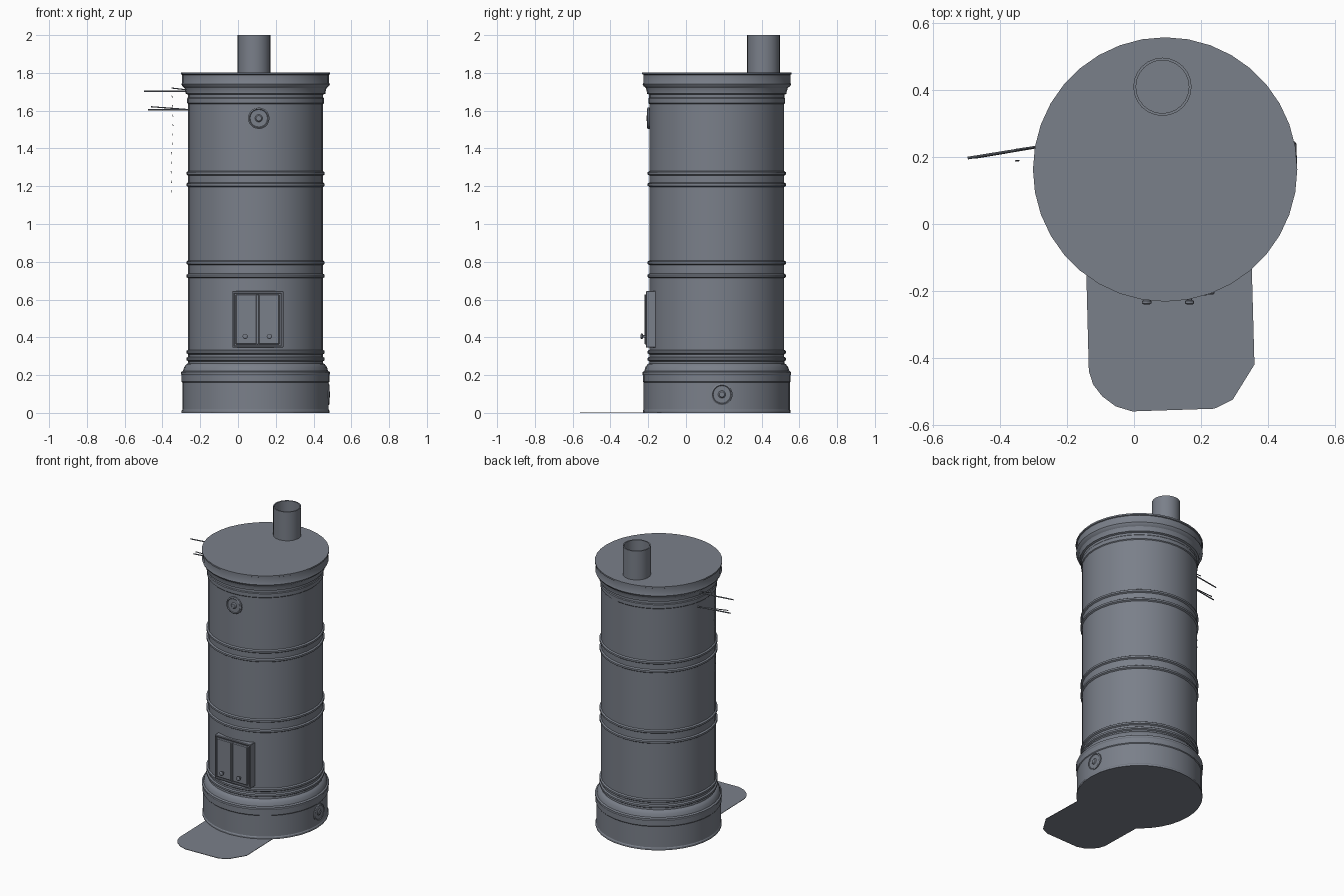
import bpy, bmesh, math
from mathutils import Vector, Matrix

if "Cube" in bpy.data.objects:
    bpy.data.objects.remove(bpy.data.objects["Cube"])

CX, CY = 0.093, 0.163          # stove axis

iron = bpy.data.materials.new("grey_iron")
iron.diffuse_color = (0.195, 0.214, 0.253, 1)
iron.use_nodes = True
iron.node_tree.nodes["Principled BSDF"].inputs["Base Color"].default_value = iron.diffuse_color


def finish(name, bm, angle=30):
    bmesh.ops.recalc_face_normals(bm, faces=bm.faces)
    me = bpy.data.meshes.new(name)
    bm.to_mesh(me)
    bm.free()
    ob = bpy.data.objects.new(name, me)
    bpy.context.collection.objects.link(ob)
    me.materials.append(iron)
    bpy.ops.object.select_all(action='DESELECT')
    ob.select_set(True)
    bpy.context.view_layer.objects.active = ob
    bpy.ops.object.shade_smooth_by_angle(angle=math.radians(angle))
    return ob


def lathe(name, profile, matrix, steps=36):
    """Turn an (r, z) profile round the z axis, then place it."""
    bm = bmesh.new()
    vs = [bm.verts.new((r, 0, z)) for r, z in profile]
    es = [bm.edges.new(p) for p in zip(vs, vs[1:])]
    bmesh.ops.spin(bm, geom=vs + es, cent=(0, 0, 0), axis=(0, 0, 1),
                   angle=math.tau, steps=steps, use_duplicate=False)
    bmesh.ops.remove_doubles(bm, verts=bm.verts, dist=1e-4)
    bm.transform(matrix)
    return finish(name, bm)


def box(name, lo, hi, bevel=0.0):
    bm = bmesh.new()
    lo, hi = Vector(lo), Vector(hi)
    bmesh.ops.create_cube(bm, size=1, matrix=Matrix.Translation((lo + hi) / 2)
                          @ Matrix.Diagonal((*(hi - lo), 1)))
    if bevel:
        bmesh.ops.bevel(bm, geom=bm.edges[:], offset=bevel, segments=1, affect='EDGES')
    return finish(name, bm)


def rod(name, a, b, r=0.003):
    a, b = Vector(a), Vector(b)
    turn = (b - a).to_track_quat('Z', 'Y').to_matrix().to_4x4()
    length = (b - a).length
    return lathe(name, [(0, 0), (r, 0), (r, length), (0, length)],
                 Matrix.Translation(a) @ turn, 8)


def bead(z, r=0.357, h=0.012, out=0.009):
    """Profile points of one raised hoop."""
    return [(r, z - h), (r + out, z - h / 2), (r + out, z + h / 2), (r, z + h)]


# Body with plinth, hoops and cornice
profile = [(0, 0), (0.391, 0), (0.391, 0.012), (0.387, 0.018), (0.387, 0.16),
           (0.391, 0.165), (0.391, 0.20), (0.394, 0.205), (0.394, 0.216),
           (0.384, 0.222), (0.378, 0.242), (0.366, 0.258), (0.358, 0.262)]
profile += bead(0.285) + bead(0.322)
for z in (0.725, 0.795, 1.208, 1.268):
    profile += bead(z)
profile += [(0.357, 1.635), (0.362, 1.64), (0.362, 1.665), (0.358, 1.67),
            (0.358, 1.685), (0.370, 1.69), (0.370, 1.70), (0.376, 1.72),
            (0.388, 1.73), (0.393, 1.74), (0.389, 1.748), (0.389, 1.79),
            (0.395, 1.793), (0.395, 1.803), (0, 1.803)]
lathe("stove_body", profile, Matrix.Translation((CX, CY, 0)))

# Open flue pipe
lathe("flue_pipe", [(0.087, 1.80), (0.087, 2.0), (0.079, 2.0), (0.079, 1.806), (0, 1.806)],
      Matrix.Translation((0.085, 0.41, 0)), 24)

# Fire door: backing, frame bars, two leaves, knobs
box("door_backing", (-0.025, -0.203, 0.35), (0.235, -0.155, 0.64))
for x in (-0.03, 0.228):
    box("door_frame_side", (x, -0.211, 0.345), (x + 0.012, -0.155, 0.645), 0.003)
for z in (0.345, 0.633):
    box("door_frame_bar", (-0.03, -0.211, z), (0.24, -0.155, z + 0.012), 0.003)
for x in (-0.013, 0.108):
    box("door_leaf", (x, -0.214, 0.362), (x + 0.112, -0.19, 0.628), 0.005)
box("door_middle_strip", (0.096, -0.219, 0.362), (0.111, -0.19, 0.628), 0.003)
to_front = Matrix.Rotation(math.radians(90), 4, 'X')
for x in (0.038, 0.166):
    lathe("door_knob", [(0, 0), (0.007, 0), (0.007, 0.015), (0.014, 0.018),
                        (0.014, 0.025), (0.008, 0.029), (0, 0.029)],
          Matrix.Translation((x, -0.212, 0.405)) @ to_front, 12)

# Round cleaning covers on upper front and plinth side
cover = [(0.057, 0), (0.057, 0.010), (0.050, 0.014), (0.046, 0.010),
         (0.020, 0.010), (0.014, 0.016), (0, 0.016)]
lathe("upper_cover", cover, Matrix.Translation((0.11, -0.192, 1.56)) @ to_front, 20)
lathe("plinth_cover", cover, Matrix.Translation((CX + 0.378, 0.19, 0.098))
      @ Matrix.Rotation(math.radians(90), 4, 'Y'), 20)

# Floor plate with clipped corners
bm = bmesh.new()
outline = [(-0.143, -0.13), (-0.135, -0.44), (-0.122, -0.48), (-0.095, -0.515),
           (-0.055, -0.545), (-0.005, -0.56), (0.24, -0.552), (0.295, -0.525),
           (0.36, -0.42), (0.352, -0.13)]
face = bm.faces.new([bm.verts.new((x, y, 0)) for x, y in outline])
top = bmesh.ops.extrude_face_region(bm, geom=[face])
bmesh.ops.translate(bm, vec=(0, 0, 0.003),
                    verts=[v for v in top['geom'] if isinstance(v, bmesh.types.BMVert)])
finish("floor_plate", bm)

# Damper rods
rod("upper_damper_rod", (-0.25, 0.237, 1.702), (-0.497, 0.197, 1.702), 0.004)
rod("upper_damper_arm", (-0.25, 0.237, 1.708), (-0.352, 0.222, 1.72))
rod("lower_damper_rod", (-0.25, 0.237, 1.605), (-0.475, 0.199, 1.605), 0.004)
rod("lower_damper_arm", (-0.25, 0.237, 1.605), (-0.46, 0.202, 1.621))

# Fine hanging chain
for i in range(11):
    t = i / 10
    x = -0.35 + 0.012 * math.sin(t * 6)*0.4
    z = 1.68 - 0.5 * t
    rod("chain_link", (x, 0.188, z), (x + 0.002, 0.19, z - 0.012), 0.0015)
